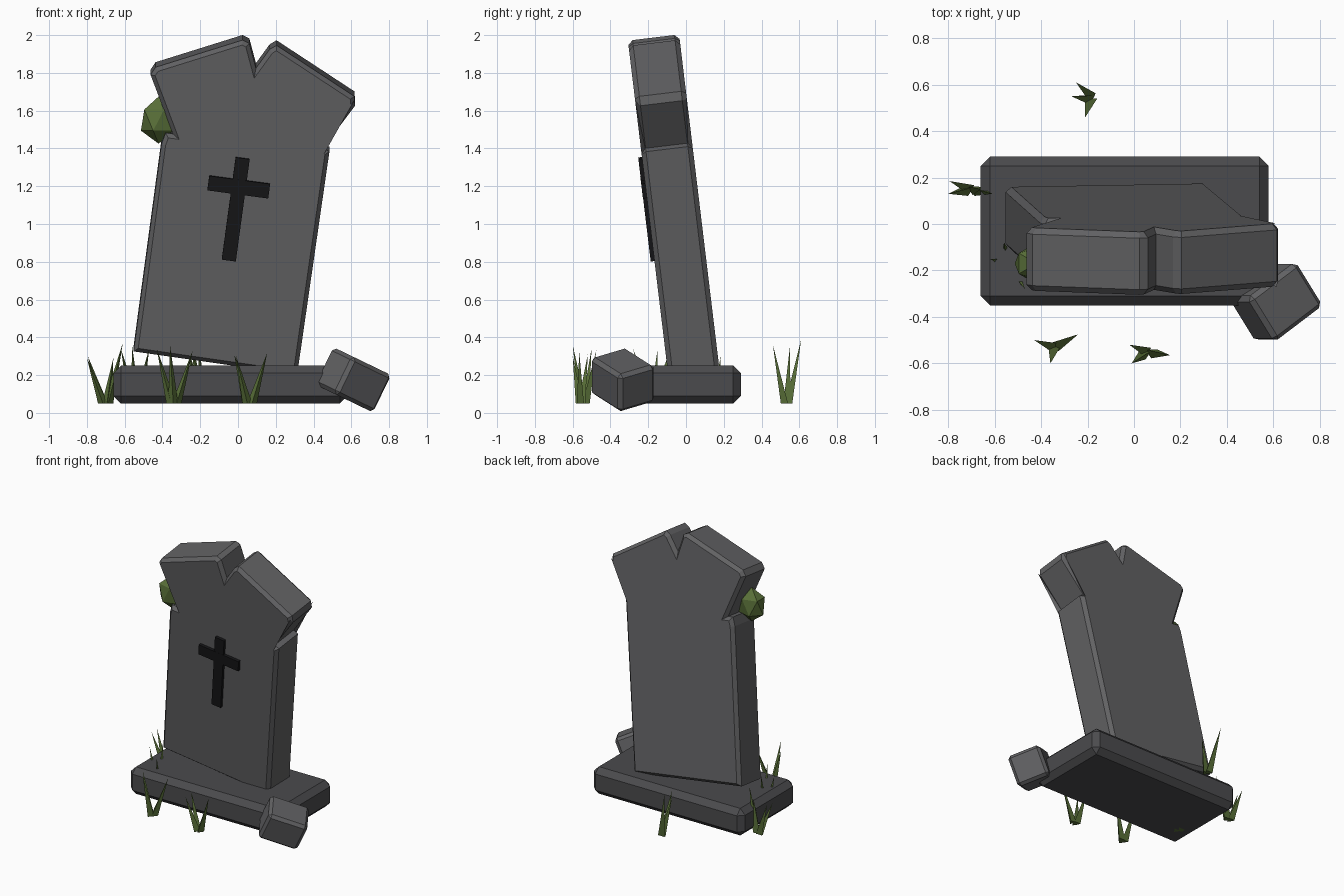
import bpy, bmesh
from mathutils import Matrix, Vector

if "Cube" in bpy.data.objects:
    bpy.data.objects.remove(bpy.data.objects["Cube"])


def material(name, rgb):
    m = bpy.data.materials.new(name)
    m.diffuse_color = (*rgb, 1)
    m.use_nodes = True
    m.node_tree.nodes["Principled BSDF"].inputs["Base Color"].default_value = m.diffuse_color
    return m


STONE = material("stone", (0.12, 0.12, 0.125))
DARK = material("dark_stone", (0.07, 0.07, 0.075))
BLACK = material("black", (0.008, 0.008, 0.009))
GREEN = material("green", (0.1, 0.16, 0.04))
LEAN = Matrix.Translation((0, -0.07, 0)) @ Matrix.Rotation(0.12, 4, 'X')


def finish(name, bm, mat, matrix=Matrix()):
    bmesh.ops.recalc_face_normals(bm, faces=bm.faces)
    me = bpy.data.meshes.new(name)
    bm.to_mesh(me)
    bm.free()
    me.materials.append(mat)
    ob = bpy.data.objects.new(name, me)
    ob.matrix_world = matrix
    bpy.context.collection.objects.link(ob)
    return ob


def add_box(bm, size, centre=(0, 0, 0)):
    bmesh.ops.create_cube(bm, size=1, matrix=Matrix.Translation(centre) @ Matrix.Diagonal((*size, 1)))


def chamfered_box(name, size, chamfer, mat, matrix):
    bm = bmesh.new()
    add_box(bm, size)
    bmesh.ops.bevel(bm, geom=bm.edges[:], offset=chamfer, segments=1, affect='EDGES')
    return finish(name, bm, mat, matrix)


# Plinth
chamfered_box("base", (1.24, 0.64, 0.20), 0.04, DARK, Matrix.Translation((-0.04, -0.03, 0.15)))

# Leaning slab with a cracked, flared head
outline = [(-0.553, 0.325), (-0.405, 1.43), (-0.384, 1.49), (-0.345, 1.485), (-0.463, 1.80),
           (-0.437, 1.84), (0.024, 1.985), (0.06, 1.967), (0.095, 1.835), (0.167, 1.935),
           (0.204, 1.957), (0.616, 1.685), (0.62, 1.635), (0.433, 1.385), (0.447, 1.41),
           (0.484, 1.39), (0.313, 0.20)]
bm = bmesh.new()
front = bm.faces.new([bm.verts.new((x, 0.025, z)) for x, z in outline])
ext = bmesh.ops.extrude_face_region(bm, geom=[front], use_keep_orig=True)["geom"]
bmesh.ops.translate(bm, vec=(0, 0.223, 0), verts=[g for g in ext if isinstance(g, bmesh.types.BMVert)])
bmesh.ops.recalc_face_normals(bm, faces=bm.faces)
# rim chamfers on front and back
for cap in [f for f in bm.faces if len(f.verts) > 4]:
    bmesh.ops.inset_region(bm, faces=[cap], thickness=0.022, use_even_offset=True)
    sign = 1 if cap.calc_center_median().y > 0.1 else -1
    bmesh.ops.translate(bm, vec=(0, 0.025 * sign, 0), verts=cap.verts[:])
finish("slab", bm, STONE, LEAN)

# Cross on the front face
bm = bmesh.new()
add_box(bm, (0.075, 0.04, 0.55))
add_box(bm, (0.325, 0.042, 0.078), (0, 0, 0.12))
finish("cross", bm, BLACK,
       LEAN @ Matrix.Translation((-0.012, 0, 1.087)) @ Matrix.Rotation(0.134, 4, 'Y'))

# Broken chunk by the corner
chamfered_box("stone_chunk", (0.28, 0.23, 0.22), 0.02, STONE,
              Matrix.Translation((0.61, -0.335, 0.175)) @ Matrix.Rotation(0.45, 4, 'Y')
              @ Matrix.Rotation(0.6, 4, 'Z'))

# Moss lump on the left edge
bm = bmesh.new()
bmesh.ops.create_icosphere(bm, subdivisions=1, radius=1)
finish("moss", bm, GREEN, Matrix.Translation((-0.42, -0.17, 1.55))
       @ Matrix.Diagonal((0.105, 0.085, 0.125, 1)))

# Grass tufts: root, then blade tips
tufts = [
    ((-0.70, 0.15), [(-0.795, 0.185, 0.30), (-0.80, 0.13, 0.29), (-0.61, 0.13, 0.37), (-0.66, 0.15, 0.29)]),
    ((-0.34, -0.53), [(-0.43, -0.50, 0.34), (-0.24, -0.475, 0.33), (-0.36, -0.60, 0.36)]),
    ((0.06, -0.55), [(-0.02, -0.52, 0.31), (-0.01, -0.60, 0.30), (0.155, -0.565, 0.32)]),
    ((-0.18, 0.54), [(-0.25, 0.61, 0.39), (-0.27, 0.55, 0.35), (-0.21, 0.46, 0.36)]),
    ((-0.54, -0.17), [(-0.62, -0.15, 0.34), (-0.56, -0.08, 0.35), (-0.47, -0.28, 0.34)]),
]
for i, (root, tips) in enumerate(tufts):
    bm = bmesh.new()
    for tip in tips:
        a, b = Vector((*root, 0.05)), Vector(tip)
        a += (Vector((b.x, b.y, 0.05)) - a) * 0.15
        foot = [bm.verts.new(a + Vector(o)) for o in ((-0.026, 0.012, 0), (0.026, 0.012, 0), (0, -0.026, 0))]
        top = bm.verts.new(b)
        bm.faces.new(foot)
        for k in range(3):
            bm.faces.new((foot[k], foot[(k + 1) % 3], top))
    finish(f"grass_tuft_{i + 1}", bm, GREEN)
